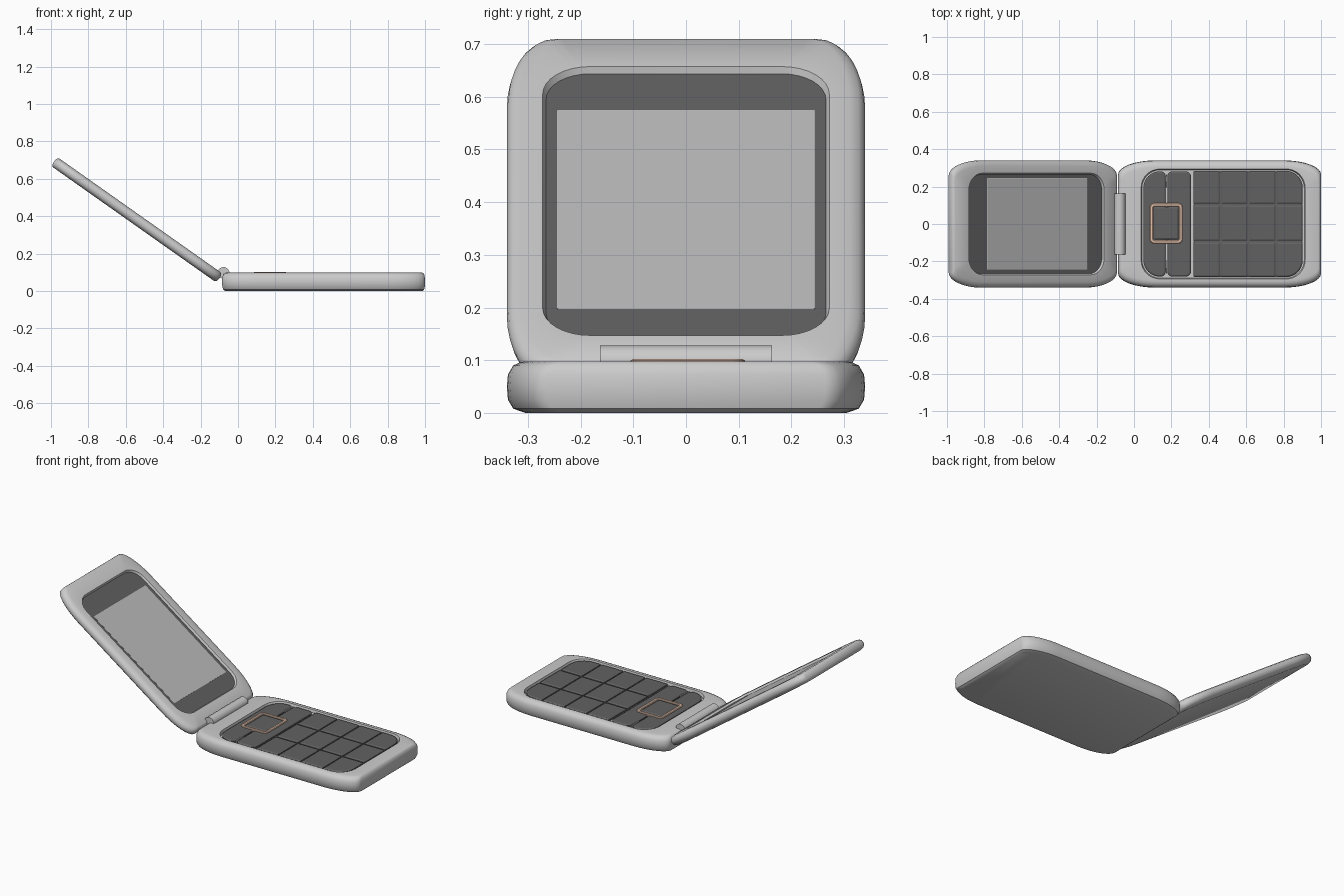
import bpy, bmesh, math
from mathutils import Matrix, Vector

if "Cube" in bpy.data.objects:
    bpy.data.objects.remove(bpy.data.objects["Cube"])

SEG = 8


def material(name, rgb):
    m = bpy.data.materials.new(name)
    m.diffuse_color = (*rgb, 1)
    m.use_nodes = True
    m.node_tree.nodes["Principled BSDF"].inputs["Base Color"].default_value = m.diffuse_color
    return m


DARK = material("dark_plastic", (0.12, 0.12, 0.12))
COPPER = material("copper_trim", (0.80, 0.55, 0.42))
GLASS = material("pale_glass", (0.50, 0.50, 0.50))


def outline(x0, x1, y0, y1, radii):
    """Rounded rectangle; radii (rx, ry) per corner: x1y1, x0y1, x0y0, x1y0."""
    pts = []
    corners = [(x1, y1, -1, -1), (x0, y1, 1, -1), (x0, y0, 1, 1), (x1, y0, -1, 1)]
    for k, (cx, cy, sx, sy) in enumerate(corners):
        rx, ry = radii[k]
        for i in range(SEG + 1):
            a = math.pi / 2 * (k + i / SEG)
            pts.append((cx + sx * rx + rx * math.cos(a), cy + sy * ry + ry * math.sin(a)))
    return pts


def loft(name, rings, mat=None, frame=None, closed=False, angle=35):
    """Skin a stack of (outline, z) rings, capped or closed in a loop."""
    bm = bmesh.new()
    loops = [[bm.verts.new((x, y, z)) for x, y in pts] for pts, z in rings]
    n = len(loops[0])
    pairs = list(zip(loops, loops[1:]))
    if closed:
        pairs.append((loops[-1], loops[0]))
    for a, b in pairs:
        for i in range(n):
            j = (i + 1) % n
            bm.faces.new((a[i], a[j], b[j], b[i]))
    if not closed:
        bm.faces.new(loops[0][::-1])
        bm.faces.new(loops[-1])
    bmesh.ops.recalc_face_normals(bm, faces=bm.faces)
    me = bpy.data.meshes.new(name)
    bm.to_mesh(me)
    bm.free()
    ob = bpy.data.objects.new(name, me)
    bpy.context.collection.objects.link(ob)
    if mat:
        me.materials.append(mat)
    if frame:
        ob.matrix_world = frame
    bpy.ops.object.select_all(action='DESELECT')
    ob.select_set(True)
    bpy.context.view_layer.objects.active = ob
    bpy.ops.object.shade_smooth_by_angle(angle=math.radians(angle))
    return ob


def shell_ring(x0, x1, d):
    """Casing outline, inset more on the long sides than on the ends."""
    return outline(x0 + d * 0.5, x1 - d * 0.4, -0.34 + d, 0.34 - d, [(0.2, 0.075)] * 4)


def pad(name, x0, x1, y0, y1, z0, z1, radii, mat, frame=None, bevel=0.008):
    """Flat plate or key with a bevelled top edge."""
    inner = [(max(a - bevel, 0.002), max(b - bevel, 0.002)) for a, b in radii]
    return loft(name, [(outline(x0, x1, y0, y1, radii), z0),
                       (outline(x0, x1, y0, y1, radii), z1 - bevel * 0.6),
                       (outline(x0 + bevel, x1 - bevel, y0 + bevel, y1 - bevel, inner), z1)],
                mat, frame, angle=25)


def r4(*rs):
    return [(r, r) for r in rs]


# Lower casing with keypad recess
B0, B1 = -0.085, 1.0
loft("lower_casing",
     [(shell_ring(B0, B1, d), z) for d, z in
      [(0.035, 0), (0.012, 0.008), (0.002, 0.025), (0, 0.05), (0.002, 0.073),
       (0.012, 0.09), (0.025, 0.096), (0.035, 0.098)]]
     + [(outline(0.038, 0.915, -0.294, 0.294, r4(0.1, 0.1, 0.1, 0.1)), 0.098),
        (outline(0.042, 0.911, -0.290, 0.290, r4(0.1, 0.1, 0.1, 0.1)), 0.082)])

# Navigation plates
pad("nav_plate_upper", 0.050, 0.170, -0.282, 0.282, 0.08, 0.096, r4(0.03, 0.09, 0.09, 0.03), DARK)
pad("nav_plate_lower", 0.178, 0.305, -0.282, 0.282, 0.08, 0.096, r4(0.03, 0.03, 0.03, 0.03), DARK)

# Call key marks beside the split
for s, side in ((1, "left"), (-1, "right")):
    pad("nav_divider_" + side, 0.171, 0.177, s * 0.23 - 0.035, s * 0.23 + 0.035,
        0.08, 0.098, r4(*[0.002] * 4), None, bevel=0.001)

# Copper frame and centre key
rings = []
for d, z in [(0, 0.085), (0, 0.099), (0.004, 0.102), (0.015, 0.102), (0.019, 0.099), (0.019, 0.085)]:
    rings.append((outline(0.084 + d, 0.260 - d, -0.105 + d, 0.112 - d, r4(*[0.026 - d] * 4)), z))
loft("nav_frame", rings, COPPER, closed=True)
pad("centre_key", 0.105, 0.239, -0.084, 0.091, 0.08, 0.100, r4(*[0.012] * 4), DARK)

# Number keys over a dark backing
pad("key_backing", 0.318, 0.902, -0.284, 0.284, 0.08, 0.088, r4(0.09, 0.01, 0.01, 0.09), DARK)
xs = [0.315, 0.463, 0.611, 0.759, 0.905]
ys = [-0.286, -0.095, 0.103, 0.286]
for c in range(4):
    for r in range(3):
        rad = [0.006] * 4
        if c == 3 and r == 2:
            rad[0] = 0.09
        if c == 3 and r == 0:
            rad[3] = 0.09
        pad(f"key_{c}_{r}", xs[c] + 0.003, xs[c + 1] - 0.003, ys[r] + 0.003, ys[r + 1] - 0.003,
            0.08, 0.097, r4(*rad), DARK)

# Lid frame: local x runs up the lid, local z is the screen normal
ang = math.radians(35.2)
u = Vector((-math.cos(ang), 0, math.sin(ang)))
n = Vector((math.sin(ang), 0, math.cos(ang)))
LID = Matrix.Identity(4)
for i, col in enumerate((u, Vector((0, -1, 0)), n, Vector((-0.115, 0, 0.045)))):
    for k in range(3):
        LID[k][i] = col[k]

# Lid casing with screen recess
loft("lid_casing",
     [(shell_ring(0, 1.083, d), z) for d, z in
      [(0.03, 0), (0.012, 0.006), (0.003, 0.016), (0, 0.029), (0.003, 0.042),
       (0.012, 0.052), (0.03, 0.058)]]
     + [(outline(0.095, 0.980, -0.272, 0.272, r4(*[0.09] * 4)), 0.058),
        (outline(0.102, 0.973, -0.265, 0.265, r4(*[0.085] * 4)), 0.044)], frame=LID)
pad("screen_surround", 0.1, 0.975, -0.267, 0.267, 0.042, 0.046, r4(*[0.085] * 4), DARK, LID, 0.002)
pad("screen", 0.198, 0.853, -0.245, 0.245, 0.042, 0.0475, r4(*[0.003] * 4), GLASS, LID, 0.001)

# Hinge barrel
bpy.ops.mesh.primitive_cylinder_add(vertices=32, radius=0.031, depth=0.326,
                                    location=(-0.077, 0, 0.097), rotation=(math.pi / 2, 0, 0))
bpy.context.object.name = "hinge_barrel"
bpy.ops.object.shade_smooth_by_angle(angle=math.radians(35))
